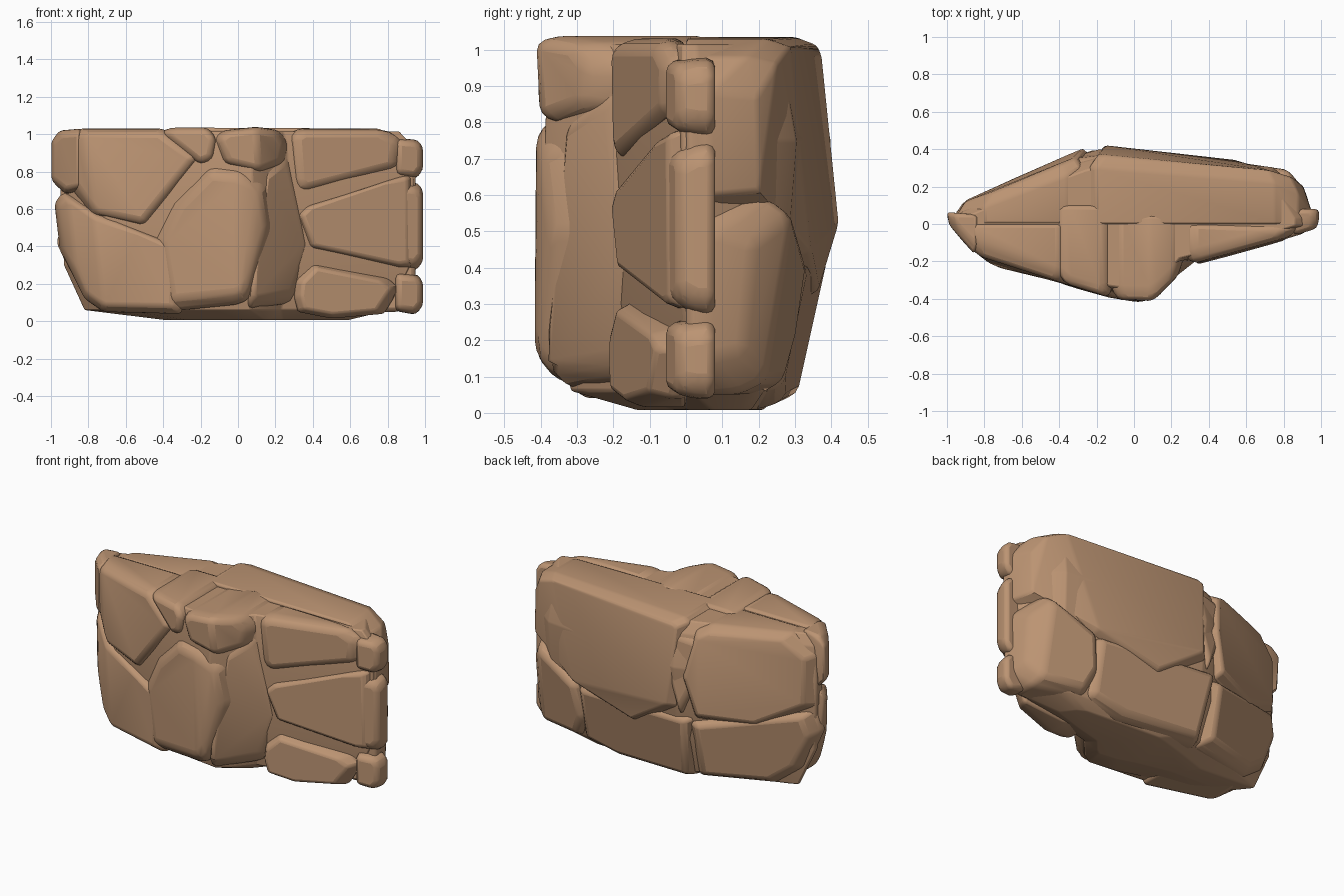
import bpy, bmesh, math

if "Cube" in bpy.data.objects:
    bpy.data.objects.remove(bpy.data.objects["Cube"], do_unlink=True)

stone_mat = bpy.data.materials.new("sandstone")
stone_mat.use_nodes = True
colour = (0.50, 0.295, 0.17, 1)
stone_mat.diffuse_color = colour
stone_mat.node_tree.nodes["Principled BSDF"].inputs["Base Color"].default_value = colour

# Plan of the cliff: front and back lines as (x, y), and back taper as (z, factor)
FRONT = [(-1, .03), (-.88, -.12), (-.75, -.22), (-.4, -.3), (-.15, -.38),
         (.08, -.41), (.15, -.36), (.28, -.21), (.6, -.13), (.99, -.01)]
BACK = [(-1, .07), (-.6, .26), (-.3, .39), (-.2, .42), (.2, .38), (.78, .32), (.88, .24), (.99, .04)]
TAPER = [(0, .67), (.1, .78), (.3, .9), (.5, .99), (.75, 1), (.9, .95), (1.04, .82)]


def lerp(line, t):
    if t <= line[0][0]:
        return line[0][1]
    for (a, p), (b, q) in zip(line, line[1:]):
        if t <= b:
            return p + (q - p) * (t - a) / (b - a)
    return line[-1][1]


def finish(name, bm, width):
    bmesh.ops.recalc_face_normals(bm, faces=bm.faces)
    mesh = bpy.data.meshes.new(name)
    bm.to_mesh(mesh)
    bm.free()
    mesh.materials.append(stone_mat)
    ob = bpy.data.objects.new(name, mesh)
    bpy.context.collection.objects.link(ob)
    bevel = ob.modifiers.new("worn_edges", "BEVEL")
    bevel.width, bevel.segments = width, 2
    bevel.limit_method, bevel.angle_limit = "ANGLE", math.radians(14)
    bpy.ops.object.select_all(action="DESELECT")
    ob.select_set(True)
    bpy.context.view_layer.objects.active = ob
    bpy.ops.object.shade_smooth_by_angle(angle=math.radians(30))


def boulder(name, outline, side=-1, out=0.008, inner=0.0, shrink=.83, width=.025):
    """Hull of an (x, z) outline, bulging to the front (-1) or back (1) line."""
    cx = sum(p[0] for p in outline) / len(outline)
    cz = sum(p[1] for p in outline) / len(outline)

    def surface(x, z):
        return lerp(FRONT, x) if side < 0 else lerp(BACK, x) * lerp(TAPER, z)

    bm = bmesh.new()
    for x, z in outline:
        y = surface(x, z)
        bm.verts.new((x, y - side * (.055 - out), z))
        bm.verts.new((x, inner, z))
        fx, fz = cx + (x - cx) * shrink, cz + (z - cz) * shrink
        bm.verts.new((fx, surface(fx, fz) + side * out, fz))
    bmesh.ops.remove_doubles(bm, verts=bm.verts, dist=.03)
    bmesh.ops.convex_hull(bm, input=bm.verts)
    loose = [v for v in bm.verts if not v.link_faces]
    bmesh.ops.delete(bm, geom=loose, context="VERTS")
    bmesh.ops.dissolve_limit(bm, angle_limit=math.radians(9), verts=bm.verts, edges=bm.edges)
    finish(name, bm, width)


# Core that fills the joints
bm = bmesh.new()
rings = []
for z, s, dx, dy in [(.008, .5, .1, .07), (.06, .82, 0, .02), (.3, .93, 0, 0),
                     (.75, .95, 0, 0), (.95, .93, 0, 0), (1.015, .87, 0, 0)]:
    pts = FRONT + [(x, y * lerp(TAPER, z)) for x, y in reversed(BACK)]
    rings.append([bm.verts.new((x * s + dx, y * s + dy, z)) for x, y in pts])
for a, b in zip(rings, rings[1:]):
    for i in range(len(a)):
        j = (i + 1) % len(a)
        bm.faces.new((a[i], a[j], b[j], b[i]))
bm.faces.new(rings[0])
bm.faces.new(rings[-1])
finish("core", bm, .02)

# Front stones, left to right
boulder("upper_right_slab", [(-.92, 1.0), (-.85, 1.03), (-.4, 1.03), (-.2, .88), (-.3, .72), (-.5, .5), (-.78, .56), (-.9, .72)], shrink=.88)
boulder("lower_right_stone", [(-.99, .64), (-.93, .69), (-.78, .58), (-.5, .49), (-.3, .4), (-.3, .04), (-.72, .05), (-.82, .12), (-.89, .3), (-.96, .4)], inner=.04, shrink=.88)
boulder("centre_stone", [(-.15, .84), (.02, .82), (.16, .75), (.2, .5), (.06, .12), (0, .09), (-.4, .05), (-.46, .42), (-.35, .64)], inner=-.1, out=.015)
boulder("top_wedge", [(-.42, 1.01), (-.36, 1.035), (-.16, 1.035), (-.11, .98), (-.13, .86), (-.2, .83)], inner=.1)
boulder("top_knob", [(-.13, .98), (-.08, 1.02), (.1, 1.04), (.22, 1.02), (.27, .95), (.25, .84), (.12, .79), (-.08, .84)], inner=.05, out=.015, width=.035)
boulder("joint_stone", [(.14, .85), (.27, .95), (.3, .65), (.4, .4), (.3, .1), (.05, .06), (.05, .15), (.2, .45)], out=-.02)
boulder("upper_left_stone", [(.27, 1.0), (.32, 1.03), (.8, 1.03), (.9, .97), (.88, .82), (.33, .68), (.29, .72)], out=.01)
boulder("middle_left_stone", [(.31, .57), (.36, .62), (.8, .77), (.93, .79), (.94, .29), (.88, .28), (.38, .39)], out=.015, shrink=.9)
boulder("bottom_left_stone", [(.3, .13), (.31, .22), (.4, .31), (.8, .23), (.87, .18), (.78, .04), (.5, .015), (.32, .05)], out=.02)

# Small stones along the two thin ends
boulder("right_end_cap", [(-1, .75), (-1, .97), (-.95, 1.02), (-.84, 1.03), (-.84, .7), (-.92, .68)], inner=.05, out=.02)
for name, low, high in [("upper", .76, .98), ("middle", .27, .75), ("lower", .035, .26)]:
    boulder("left_end_" + name, [(.84, low + .02), (.95, low), (.99, low + .05), (.99, high - .05), (.96, high - .01), (.84, high)],
            out=.01, inner=.08, width=.03)

# Back stones
boulder("back_main_slab", [(-.24, 1.01), (-.2, 1.035), (.75, 1.03), (.88, .98), (.95, .88), (.95, .6), (.55, .42), (.1, .3), (-.2, .5)], 1, out=.01, shrink=.92)
boulder("back_left_stone", [(.52, .43), (.84, .6), (.95, .5), (.95, .15), (.86, .05), (.55, .05), (.48, .2)], 1, out=.01)
boulder("back_bottom_slab", [(-.3, .45), (.1, .45), (.54, .42), (.54, .06), (.3, .01), (-.25, .03)], 1, out=.005, shrink=.9)
boulder("back_right_stone", [(-.28, .98), (-.36, 1.02), (-.8, 1.02), (-.95, .9), (-.95, .58), (-.65, .42), (-.3, .44), (-.23, .7)], 1, out=.01, shrink=.87)
boulder("back_lower_right_stone", [(-.26, .42), (-.65, .43), (-.93, .56), (-.97, .42), (-.86, .18), (-.7, .06), (-.26, .04)], 1, out=.01)
boulder("back_wedge", [(-.34, .95), (-.12, .98), (-.12, .75), (-.22, .42), (-.3, .6)], 1, out=-.01)
